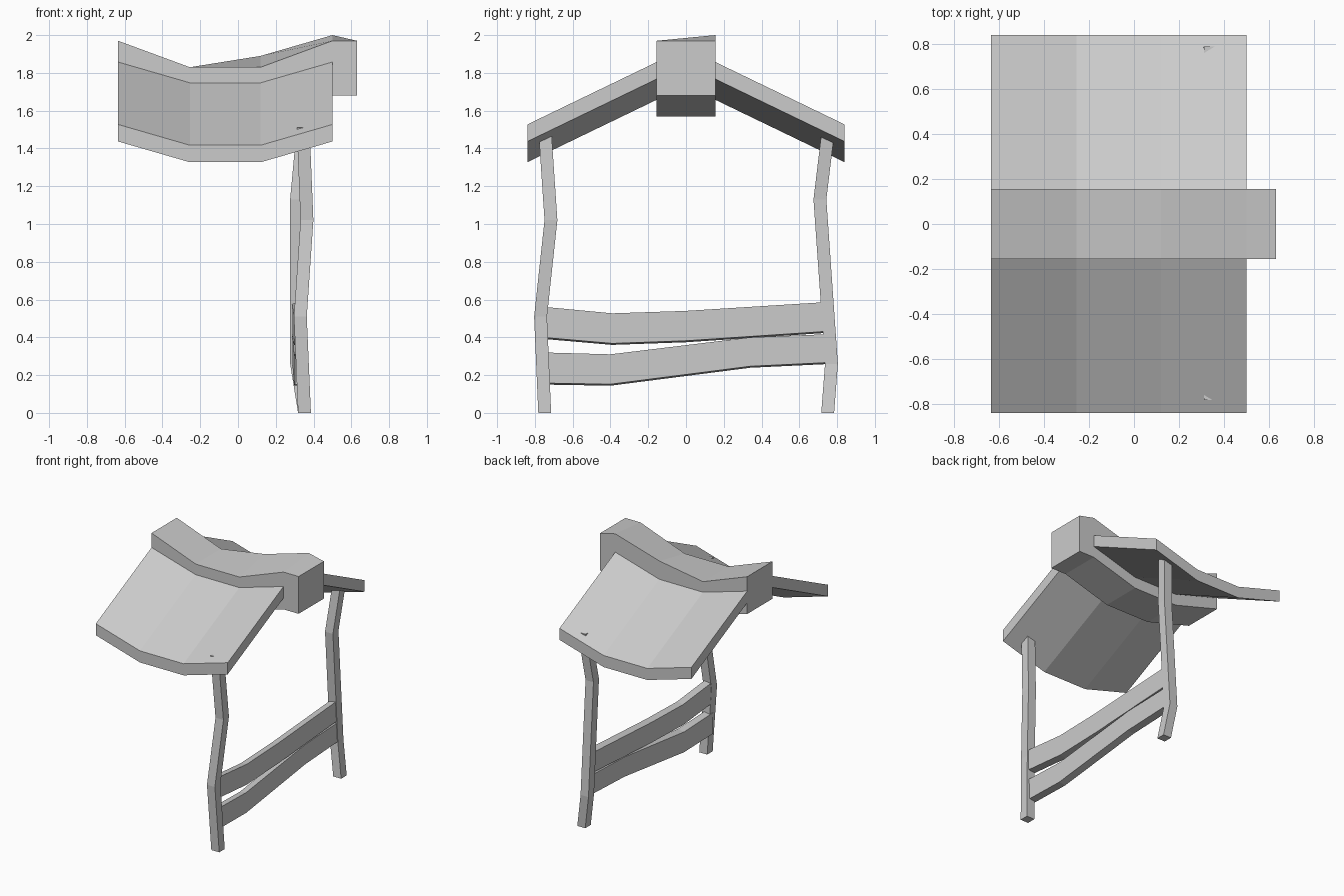
import bpy, bmesh

if "Cube" in bpy.data.objects:
    bpy.data.objects.remove(bpy.data.objects["Cube"])


def loft(name, rings):
    """Closed low-poly solid through a series of four-cornered rings."""
    bm = bmesh.new()
    vs = [[bm.verts.new(p) for p in ring] for ring in rings]
    for a, b in zip(vs, vs[1:]):
        for i in range(4):
            j = (i + 1) % 4
            bm.faces.new((a[i], a[j], b[j], b[i]))
    bm.faces.new(vs[0])
    bm.faces.new(vs[-1])
    bmesh.ops.recalc_face_normals(bm, faces=bm.faces)
    mesh = bpy.data.meshes.new(name)
    bm.to_mesh(mesh)
    bm.free()
    obj = bpy.data.objects.new(name, mesh)
    bpy.context.collection.objects.link(obj)
    return obj


# sagging ridge beam: x, top z front, top z back, bottom z
W = 0.155
beam = [(-0.635, 1.97, 1.97, 1.68), (-0.255, 1.83, 1.83, 1.57),
        (0.12, 1.83, 1.89, 1.57), (0.5, 1.97, 2.0, 1.68), (0.63, 1.97, 1.97, 1.68)]
loft("ridge_beam", [[(x, -W, b), (x, W, b), (x, W, tb), (x, -W, tf)]
                    for x, tf, tb, b in beam])

# sloping roof panels, one each side: x, top z at eave
eave = [(-0.635, 1.527), (-0.255, 1.417), (0.12, 1.417), (0.5, 1.527)]
T, RISE = 0.09, 0.333
for side, s in (("front", -1), ("back", 1)):
    loft(side + "_roof_panel",
         [[(x, s * 0.84, z - T), (x, s * 0.84, z),
           (x, s * 0.15, z + RISE), (x, s * 0.15, z + RISE - T)] for x, z in eave])

# crooked posts: centre x, centre y, z
H = 0.034
posts = {"front_post": [(0.352, -0.748, 0), (0.33, -0.77, 0.51),
                        (0.365, -0.715, 1.02), (0.345, -0.748, 1.511)],
         "back_post": [(0.352, 0.75, 0), (0.31, 0.77, 0.26),
                       (0.31, 0.709, 1.13), (0.345, 0.755, 1.511)]}
for name, path in posts.items():
    loft(name, [[(x - H, y - H, z), (x + H, y - H, z), (x + H, y + H, z), (x - H, y + H, z)]
                for x, y, z in path])

# warped rails between the posts: y, top z, bottom z
rails = {"upper_rail": [(-0.76, 0.562, 0.4), (-0.39, 0.527, 0.368),
                        (0.0, 0.54, 0.382), (0.75, 0.587, 0.432)],
         "lower_rail": [(-0.76, 0.32, 0.158), (-0.4, 0.31, 0.152),
                        (0.34, 0.4, 0.247), (0.76, 0.417, 0.267)]}
for name, path in rails.items():
    loft(name, [[(0.293 - 0.01 * y, y, b - 0.008), (0.347 - 0.01 * y, y, b),
                 (0.347 - 0.01 * y, y, t), (0.293 - 0.01 * y, y, t - 0.008)]
                for y, t, b in path])
